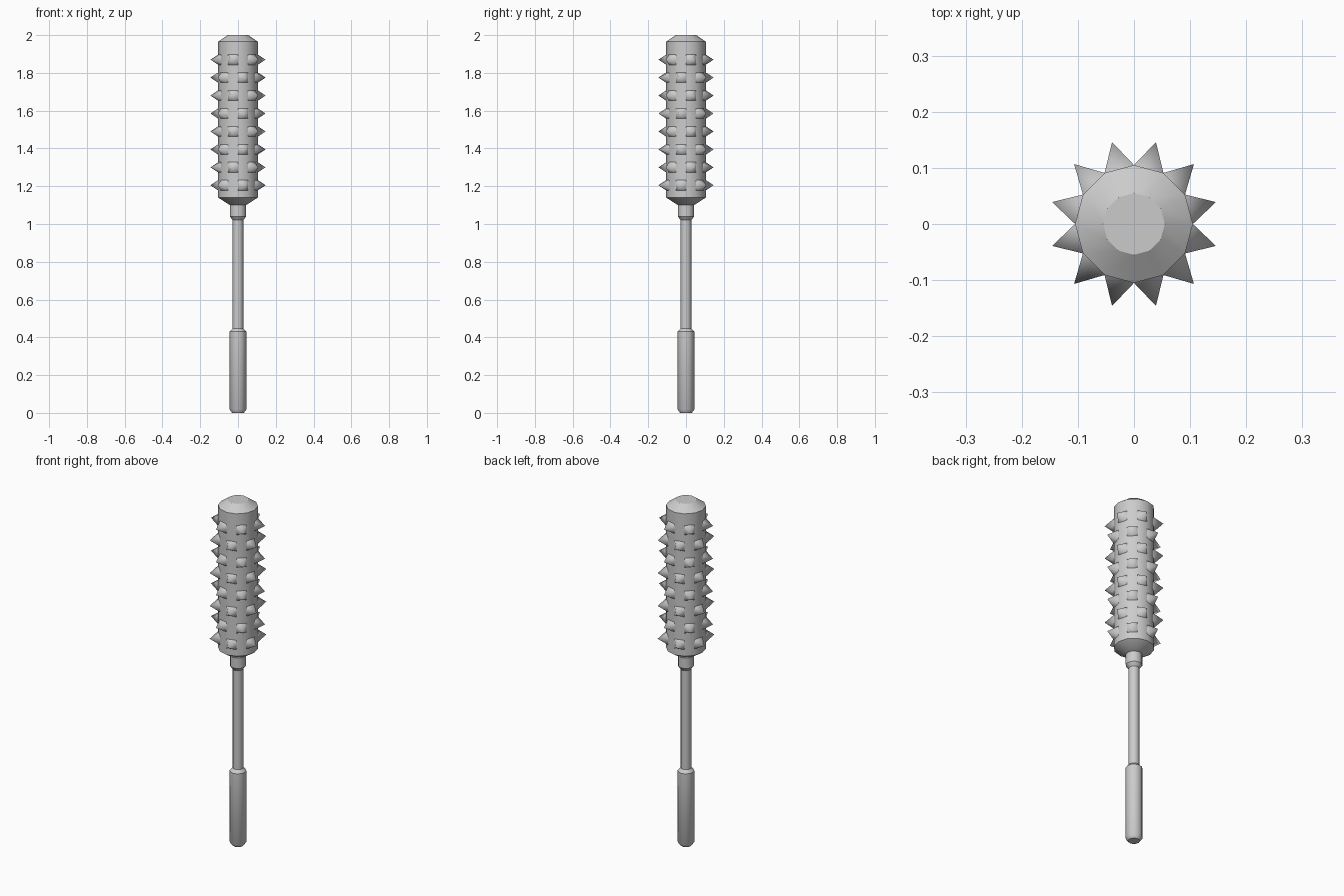
import bpy, bmesh, math
from mathutils import Matrix, Vector

if "Cube" in bpy.data.objects:
    bpy.data.objects.remove(bpy.data.objects["Cube"])

SIDES = 12


def make_object(name, bm, angle=None):
    bmesh.ops.recalc_face_normals(bm, faces=bm.faces)
    mesh = bpy.data.meshes.new(name)
    bm.to_mesh(mesh)
    bm.free()
    obj = bpy.data.objects.new(name, mesh)
    bpy.context.collection.objects.link(obj)
    bpy.ops.object.select_all(action='DESELECT')
    obj.select_set(True)
    bpy.context.view_layer.objects.active = obj
    if angle is None:
        bpy.ops.object.shade_smooth()
    else:
        bpy.ops.object.shade_smooth_by_angle(angle=math.radians(angle))
    return obj


def lathe(name, profile):
    """Closed turned solid from (radius, z) points."""
    bm = bmesh.new()
    rings = []
    for r, z in profile:
        rings.append([bm.verts.new((r * math.cos(2 * math.pi * i / SIDES),
                                    r * math.sin(2 * math.pi * i / SIDES), z))
                      for i in range(SIDES)])
    for a, b in zip(rings, rings[1:]):
        for i in range(SIDES):
            j = (i + 1) % SIDES
            bm.faces.new((a[i], a[j], b[j], b[i]))
    bm.faces.new(rings[0][::-1])
    bm.faces.new(rings[-1])
    return make_object(name, bm, 35)


# grip, thin shaft and collar
lathe("handle", [(0.031, 0.0), (0.044, 0.018), (0.044, 0.43), (0.028, 0.447),
                 (0.028, 1.02), (0.043, 1.04), (0.043, 1.11)])

# heavy twelve-sided head
lathe("head", [(0.043, 1.1), (0.105, 1.14), (0.105, 1.965), (0.055, 2.0)])

# staggered rows of pyramid studs, six per row on alternate faces
bm = bmesh.new()
half = 0.0272
apothem = 0.105 * math.cos(math.pi / SIDES)
for row in range(8):
    z = 1.87 - 0.095 * row
    for k in range(6):
        angle = math.radians(15 + 60 * k + 30 * (row % 2))
        place = Matrix.Translation((0, 0, z)) @ Matrix.Rotation(angle, 4, 'Z')
        base = [bm.verts.new(place @ Vector((apothem, y * half, h * half)))
                for y, h in ((-1, -1), (1, -1), (1, 1), (-1, 1))]
        tip = bm.verts.new(place @ Vector((0.151, 0, 0)))
        for i in range(4):
            bm.faces.new((base[i], base[(i + 1) % 4], tip))
make_object("studs", bm)
